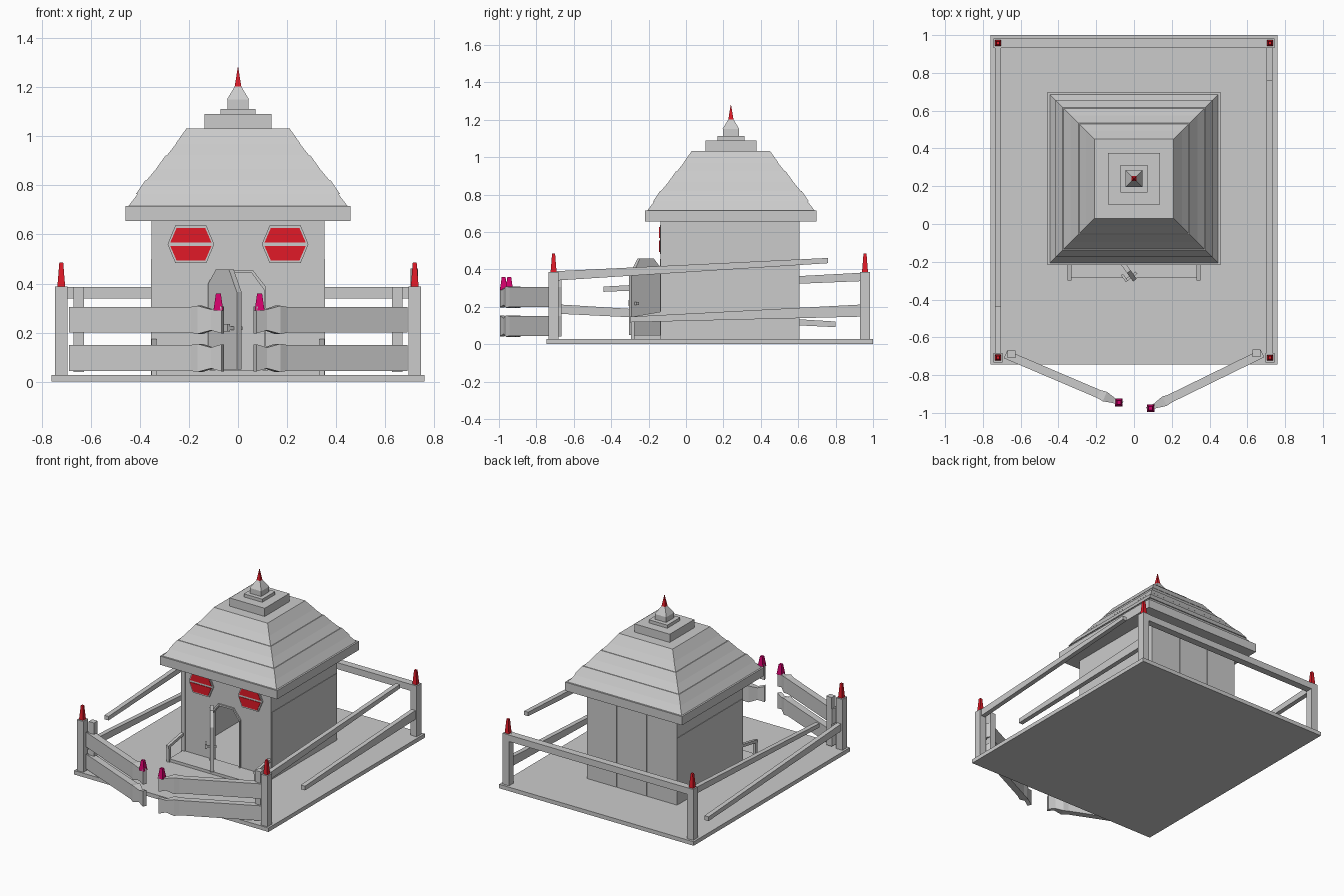
import bpy, bmesh
from math import atan2, radians
from mathutils import Vector, Matrix

if "Cube" in bpy.data.objects:
    bpy.data.objects.remove(bpy.data.objects["Cube"])


def material(name, rgb):
    m = bpy.data.materials.new(name)
    m.diffuse_color = (*rgb, 1)
    m.use_nodes = True
    m.node_tree.nodes["Principled BSDF"].inputs["Base Color"].default_value = m.diffuse_color
    return m


RED = material("red", (0.75, 0.01, 0.02))
MAGENTA = material("magenta", (0.65, 0.0, 0.15))
CY = 0.24  # centre of the house in y


def loft(name, rings, mat=None):
    """Skin a list of equal-length point rings and cap both ends."""
    bm = bmesh.new()
    vs = [[bm.verts.new(p) for p in r] for r in rings]
    n = len(rings[0])
    for a, b in zip(vs, vs[1:]):
        for i in range(n):
            j = (i + 1) % n
            bm.faces.new((a[i], a[j], b[j], b[i]))
    bm.faces.new(vs[0])
    bm.faces.new(vs[-1])
    bmesh.ops.recalc_face_normals(bm, faces=bm.faces)
    me = bpy.data.meshes.new(name)
    bm.to_mesh(me)
    bm.free()
    ob = bpy.data.objects.new(name, me)
    bpy.context.collection.objects.link(ob)
    if mat:
        me.materials.append(mat)
    return ob


def square(x, y, z, hx, hy):
    return [(x - hx, y - hy, z), (x + hx, y - hy, z), (x + hx, y + hy, z), (x - hx, y + hy, z)]


def frustum(name, x, y, z0, z1, h0, h1, mat=None):
    return loft(name, [square(x, y, z0, h0, h0), square(x, y, z1, h1, h1)], mat)


def box(name, x0, x1, y0, y1, z0, z1, mat=None):
    x, y, hx, hy = (x0 + x1) / 2, (y0 + y1) / 2, (x1 - x0) / 2, (y1 - y0) / 2
    return loft(name, [square(x, y, z0, hx, hy), square(x, y, z1, hx, hy)], mat)


def prism(name, pts, y0, y1, mat=None):
    """Extrude an x-z outline along y."""
    return loft(name, [[(x, y, z) for x, z in pts] for y in (y0, y1)], mat)


def beam(name, p, q, sections):
    """Bar from p to q; sections are (fraction, thickness, height)."""
    p, q = Vector(p), Vector(q)
    d = q - p
    side = Vector((d.y, -d.x, 0)).normalized()
    up = Vector((0, 0, 1))
    rings = []
    for t, w, h in sections:
        c = p + d * t
        rings.append([c + side * a * w / 2 + up * b * h / 2
                      for a, b in ((-1, -1), (1, -1), (1, 1), (-1, 1))])
    return loft(name, rings)


# ground slab
box("base_slab", -0.76, 0.76, -0.745, 1.0, 0, 0.028)

# house walls, with an arched doorway in the front one
arch = [(0.115, 0.025), (0.115, 0.385), (0.06, 0.455), (-0.06, 0.455), (-0.115, 0.385), (-0.115, 0.025)]
prism("front_wall", [(-0.32, 0.025), (-0.32, 0.66), (0.32, 0.66), (0.32, 0.025)] + arch, -0.13, -0.10)
for s, n in ((-1, "left"), (1, "right")):
    a, b = sorted((s * 0.32, s * 0.352))
    box(n + "_wall", a, b, -0.135, 0.605, 0.025, 0.66)
    box(n + "_wall_board", *sorted((s * 0.35, s * 0.355)), -0.13, 0.60, 0.025, 0.50)
box("back_wall", -0.32, 0.32, 0.575, 0.597, 0.025, 0.66)
for i in range(3):
    x = -0.35 + i * 0.2345
    box(f"back_plank_{i + 1}", x, x + 0.231, 0.59, 0.606, 0.025, 0.66)

# doorway trim
inner = [(x * 0.93, z if z < 0.1 else z - 0.012) for x, z in arch]
prism("door_frame", arch + inner[::-1], -0.14, -0.10)

# open door leaf with handle, turned on its left edge
turn = Matrix.Translation((-0.112, -0.135, 0)) @ Matrix.Rotation(atan2(-0.16, 0.115), 4, 'Z')
for ob in (prism("door_leaf", [(0, 0.05), (0.2, 0.05), (0.2, 0.365), (0.145, 0.458), (0.055, 0.458), (0, 0.40)],
                 -0.012, 0.012),
           box("door_handle_stem", 0.165, 0.18, -0.035, 0.03, 0.21, 0.225),
           box("door_handle_grip", 0.135, 0.18, -0.045, -0.032, 0.205, 0.235)):
    ob.matrix_world = turn

# porch step and low side rails
box("porch_step", -0.34, 0.34, -0.285, -0.12, 0.025, 0.048)
for s, n in ((-1, "left"), (1, "right")):
    x = s * 0.342
    box(n + "_porch_post", x - 0.01, x + 0.01, -0.295, -0.275, 0.025, 0.13)
    beam(n + "_porch_rail", (x, -0.3, 0.135), (x, -0.13, 0.165), [(0, 0.02, 0.02), (1, 0.02, 0.02)])

# hexagonal windows with two red panes each
for s, n in ((-1, "left"), (1, "right")):
    c, z = s * 0.192, 0.56
    prism(n + "_window_frame", [(c + dx, z + dz) for dx, dz in
          ((-0.095, 0), (-0.063, 0.077), (0.063, 0.077), (0.095, 0), (0.063, -0.077), (-0.063, -0.077))],
          -0.14, -0.125)
    for t, m in ((1, "upper"), (-1, "lower")):
        prism(f"{n}_window_{m}_pane", [(c + dx, z + t * dz) for dx, dz in
              ((-0.084, 0.007), (0.084, 0.007), (0.058, 0.067), (-0.058, 0.067))], -0.144, -0.13, RED)

# stepped roof
frustum("roof_eave", 0, CY, 0.655, 0.716, 0.458, 0.458)
tiers = [(0.449, 0.716, 0.408, 0.766), (0.416, 0.768, 0.378, 0.82), (0.376, 0.82, 0.333, 0.868),
         (0.335, 0.87, 0.295, 0.922), (0.293, 0.922, 0.25, 0.972), (0.254, 0.974, 0.21, 1.032)]
for i, (h0, z0, h1, z1) in enumerate(tiers):
    frustum(f"roof_tier_{i + 1}", 0, CY, z0 - 0.004, z1, h0, h1)
frustum("roof_block", 0, CY, 1.03, 1.09, 0.137, 0.137)
frustum("roof_plate", 0, CY, 1.088, 1.112, 0.072, 0.072)
frustum("roof_turret", 0, CY, 1.11, 1.15, 0.043, 0.043)
frustum("turret_cap", 0, CY, 1.15, 1.205, 0.045, 0.012)
frustum("roof_spike", 0, CY, 1.2, 1.28, 0.014, 0.001, RED)

# corner posts with red tips
for x in (-0.72, 0.72):
    for y, n in ((-0.708, "front"), (0.957, "back")):
        box(n + "_fence_post", x - 0.025, x + 0.025, y - 0.026, y + 0.026, 0.02, 0.387)
        frustum(n + "_post_tip", x, y, 0.385, 0.485, 0.016, 0.008, RED)

# fence rails, the side ones loose at one end
rails = {"back_rail": ((-0.7, 0.957, 0.363), (0.7, 0.957, 0.363), 0.05, 0.046, 0.046),
         "right_upper_rail": ((0.718, -0.7, 0.365), (0.718, 0.76, 0.447), 0.032, 0.05, 0.028),
         "right_lower_rail": ((0.718, 0.95, 0.18), (0.718, -0.3, 0.132), 0.032, 0.065, 0.03),
         "left_upper_rail": ((-0.72, 0.95, 0.36), (-0.72, -0.44, 0.294), 0.032, 0.045, 0.028),
         "left_lower_rail": ((-0.72, -0.69, 0.188), (-0.72, 0.8, 0.106), 0.032, 0.05, 0.03)}
for n, (p, q, w, h0, h1) in rails.items():
    beam(n, p, q, [(0, w, h0), (1, w, h1)])

# two swung-open gates with notched ends and magenta tips
for n, (hx, hy), (ex, ey) in (("left", (-0.68, -0.69), (-0.062, -0.953)), ("right", (0.68, -0.685), (0.07, -0.983))):
    s = 1 if ex > hx else -1
    box(n + "_gate_post", *sorted((hx + s * 0.01, hx + s * 0.052)), hy - 0.02, hy + 0.02, 0.04, 0.385)
    for z, m in ((0.252, "upper"), (0.097, "lower")):
        beam(f"{n}_gate_{m}_rail", (hx, hy, z), (ex, ey, z),
             [(0, 0.045, 0.105), (0.8, 0.045, 0.105), (0.85, 0.055, 0.115), (0.93, 0.028, 0.085), (1, 0.028, 0.11)])
    frustum(n + "_gate_tip", ex - s * 0.018, ey + 0.008, 0.29, 0.36, 0.02, 0.01, MAGENTA)
